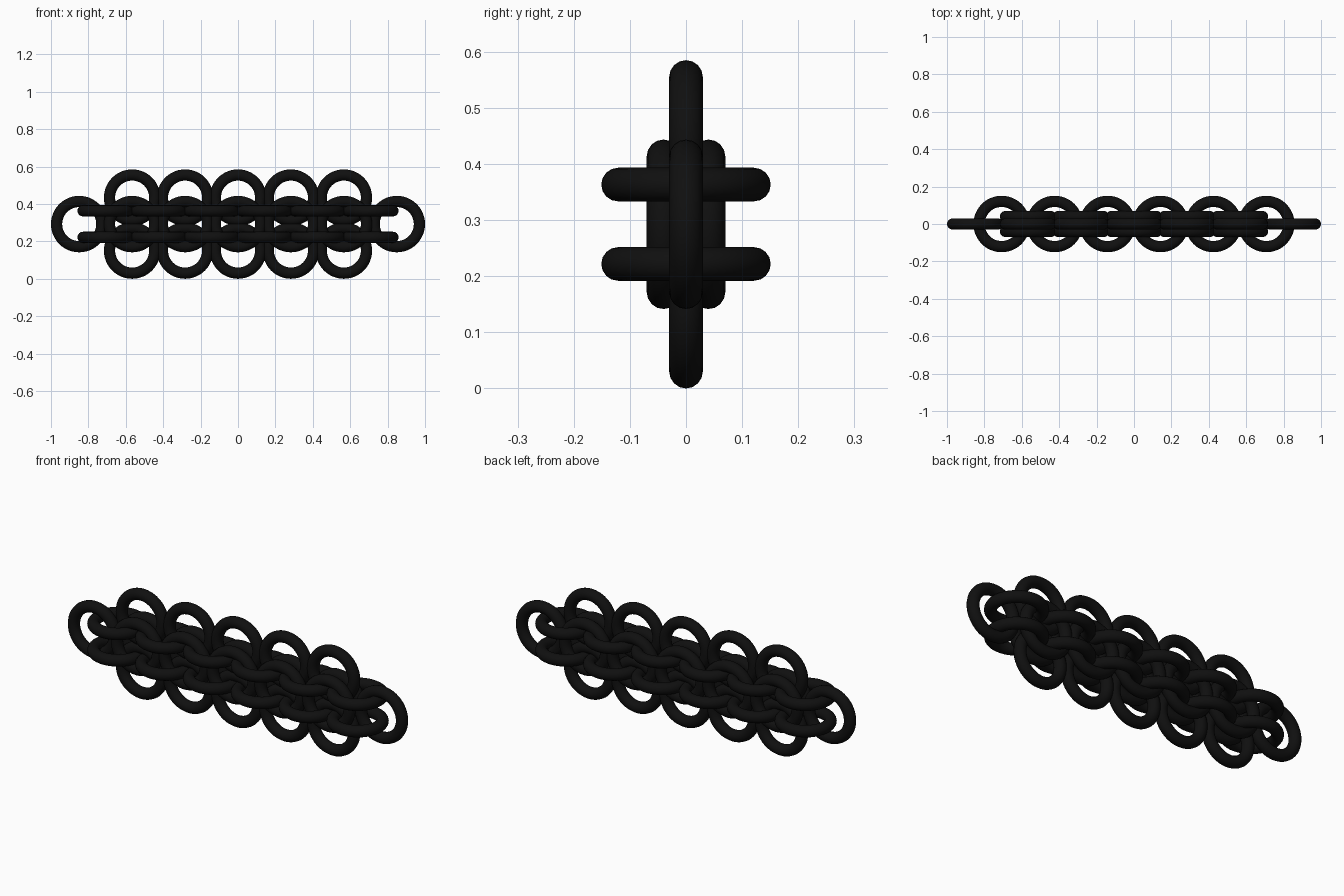
import bpy
from math import pi

if "Cube" in bpy.data.objects:
    bpy.data.objects.remove(bpy.data.objects["Cube"])

MAJOR, MINOR = 0.121, 0.030   # ring centre-line radius and wire radius
PITCH = 0.283                 # spacing between neighbouring rings
MID = 0.2925                  # height of the chain's centre line

black = bpy.data.materials.new("black_metal")
black.diffuse_color = (0.005, 0.005, 0.005, 1)
black.use_nodes = True
black.node_tree.nodes["Principled BSDF"].inputs["Base Color"].default_value = black.diffuse_color


def ring(name, x, y, z, upright=True):
    """One closed wire ring, upright (facing the front) or lying flat."""
    bpy.ops.mesh.primitive_torus_add(
        major_radius=MAJOR, minor_radius=MINOR,
        major_segments=48, minor_segments=16,
        location=(x, y, z), rotation=(pi / 2 if upright else 0, 0, 0))
    ob = bpy.context.object
    ob.name = name
    ob.data.materials.append(black)
    bpy.ops.object.shade_smooth()


# Five columns: rings along the top and bottom edge, doubled rings in the middle
for i in range(-2, 3):
    x = i * PITCH
    for s, side in ((1, "top"), (-1, "bottom")):
        ring(f"{side}_edge_ring", x, 0, MID + s * PITCH / 2)
    for s, side in ((-1, "front"), (1, "back")):
        ring(f"{side}_middle_ring", x, s * 0.04, MID)

# Flat connecting rings in two layers, half a pitch off the columns
for i in range(6):
    x = (i - 2.5) * PITCH
    for s, side in ((1, "upper"), (-1, "lower")):
        ring(f"{side}_flat_ring", x, 0, MID + s * PITCH / 4, upright=False)

# Single ring at each end
for s, side in ((-1, "left"), (1, "right")):
    ring(f"{side}_end_ring", s * 3 * PITCH, 0, MID)
